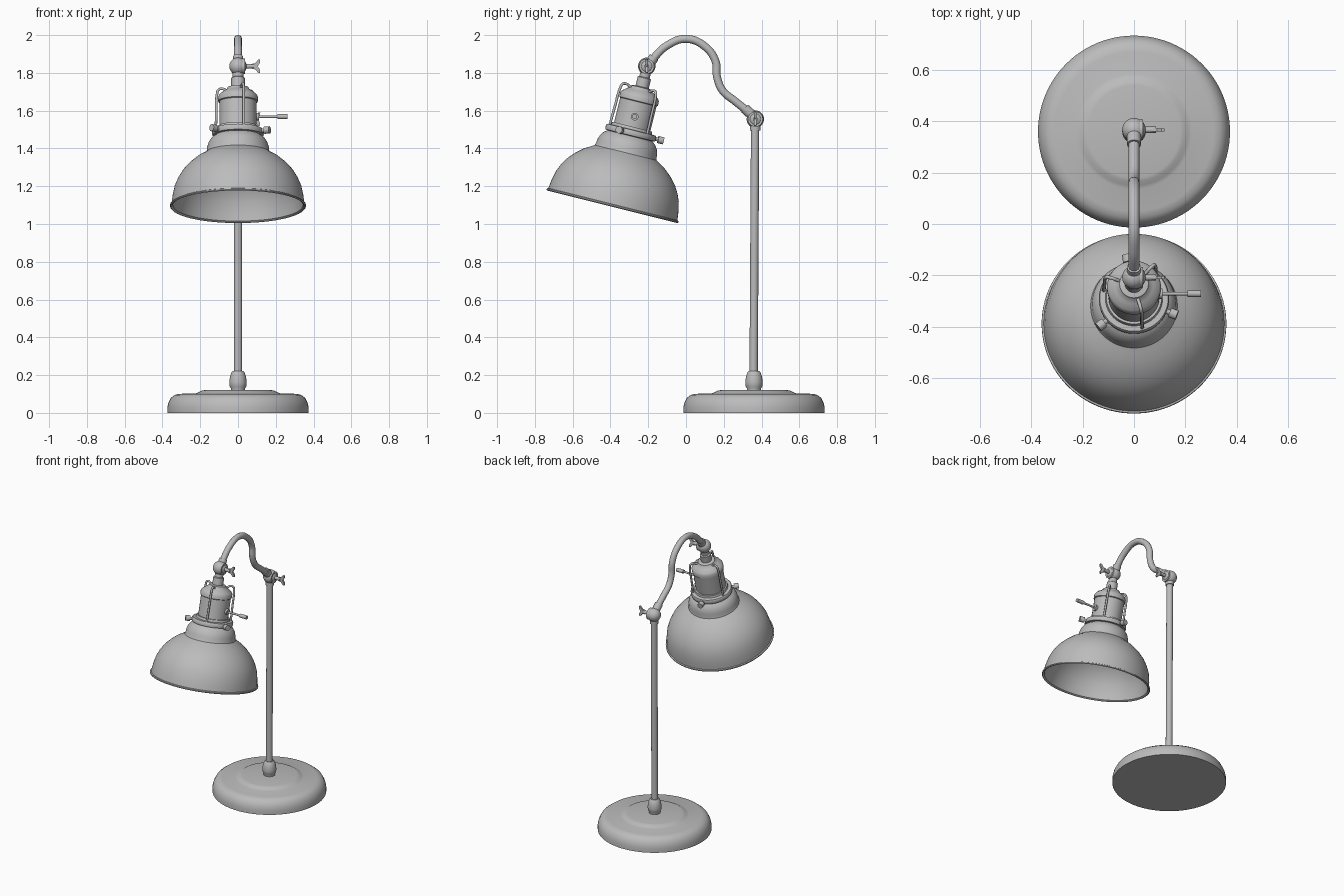
import bpy, bmesh, math
from mathutils import Matrix, Vector

if "Cube" in bpy.data.objects:
    bpy.data.objects.remove(bpy.data.objects["Cube"])

metal = bpy.data.materials.new("grey_metal")
metal.diffuse_color = (0.5, 0.5, 0.5, 1)
metal.use_nodes = True
metal.node_tree.nodes["Principled BSDF"].inputs["Base Color"].default_value = metal.diffuse_color


def finish(name, bm, matrix=Matrix(), angle=35):
    """Turn a bmesh into a smooth-shaded object that keeps its sharp edges."""
    bmesh.ops.recalc_face_normals(bm, faces=bm.faces)
    mesh = bpy.data.meshes.new(name)
    bm.to_mesh(mesh)
    bm.free()
    mesh.materials.append(metal)
    mesh.shade_smooth()
    mesh.set_sharp_from_angle(angle=math.radians(angle))
    obj = bpy.data.objects.new(name, mesh)
    obj.matrix_world = matrix
    bpy.context.collection.objects.link(obj)
    return obj


def lathe(name, profile, matrix=Matrix(), sides=64):
    """Revolve (radius, height) points around local z."""
    bm = bmesh.new()
    verts = [bm.verts.new((r, 0, z)) for r, z in profile]
    edges = [bm.edges.new(pair) for pair in zip(verts, verts[1:])]
    bmesh.ops.spin(bm, geom=verts + edges, cent=(0, 0, 0), axis=(0, 0, 1),
                   angle=math.tau, steps=sides, use_duplicate=False)
    bmesh.ops.remove_doubles(bm, verts=bm.verts, dist=0.0003)
    return finish(name, bm, matrix)


def rod(name, a, b, radius, matrix=Matrix(), sides=24):
    """Capped cylinder between two points."""
    a, b = Vector(a), Vector(b)
    turn = (b - a).to_track_quat('Z', 'Y').to_matrix().to_4x4()
    length = (b - a).length
    profile = [(0, 0), (radius, 0), (radius, length), (0, length)]
    return lathe(name, profile, matrix @ Matrix.Translation(a) @ turn, sides)


def tube(name, points, radius, matrix=Matrix(), steps=8):
    """Smooth round tube through points."""
    curve = bpy.data.curves.new(name, 'CURVE')
    curve.dimensions = '3D'
    curve.bevel_depth = radius
    curve.bevel_resolution = 4
    curve.resolution_u = steps
    curve.use_fill_caps = True
    spline = curve.splines.new('BEZIER')
    spline.bezier_points.add(len(points) - 1)
    for bp, co in zip(spline.bezier_points, points):
        bp.co = co
        bp.handle_left_type = bp.handle_right_type = 'AUTO'
    curve.materials.append(metal)
    obj = bpy.data.objects.new(name, curve)
    obj.matrix_world = matrix
    bpy.context.collection.objects.link(obj)
    bpy.ops.object.select_all(action='DESELECT')
    obj.select_set(True)
    bpy.context.view_layer.objects.active = obj
    bpy.ops.object.convert(target='MESH')
    bpy.ops.object.shade_smooth_by_angle(angle=math.radians(40))


def joint(name, centre):
    """Ball joint with a clamp disc and a wing nut on the +x side."""
    place = Matrix.Translation(centre)
    bm = bmesh.new()
    bmesh.ops.create_uvsphere(bm, u_segments=32, v_segments=20, radius=0.046)
    finish(name + "_ball", bm, place)
    rod(name + "_clamp_disc", (0.022, 0, 0), (0.036, 0, 0), 0.04, place, 32)
    rod(name + "_screw", (0.03, 0, 0), (0.085, 0, 0), 0.012, place)
    # bow-tie wing plate
    outline = [(0.068, -0.012), (0.09, -0.016), (0.108, -0.036), (0.118, -0.034),
               (0.116, -0.018), (0.104, 0), (0.116, 0.018), (0.118, 0.034),
               (0.108, 0.036), (0.09, 0.016), (0.068, 0.012)]
    bm = bmesh.new()
    face = bm.faces.new([bm.verts.new((x, -0.006, z)) for x, z in outline])
    new = bmesh.ops.extrude_face_region(bm, geom=[face])["geom"]
    bmesh.ops.translate(bm, vec=(0, 0.012, 0),
                        verts=[v for v in new if isinstance(v, bmesh.types.BMVert)])
    finish(name + "_wing_nut", bm, place)


# Base with raised centre
stand = Matrix.Translation((0, 0.36, 0))
lathe("base", [(0, 0), (0.374, 0), (0.374, 0.03), (0.368, 0.055), (0.355, 0.08),
               (0.335, 0.095), (0.31, 0.101), (0.225, 0.103), (0.21, 0.108),
               (0.195, 0.117), (0.18, 0.12), (0, 0.12)], stand, 96)
lathe("post_collar", [(0, 0.115), (0.038, 0.115), (0.038, 0.13), (0.044, 0.14),
                      (0.046, 0.16), (0.043, 0.19), (0.034, 0.215), (0.028, 0.222),
                      (0, 0.222)], stand, 32)

# Post and curved arm
ELBOW, NECK = (0, 0.367, 1.555), (0, -0.208, 1.835)
rod("post", (0, 0.358, 0.2), (0, 0.366, 1.55), 0.022)
rod("post_sleeve", (0, 0.366, 1.495), (0, 0.367, 1.55), 0.028)
tube("arm", [(0, -0.2, 1.84), (0, -0.165, 1.885), (0, -0.1, 1.945), (0, 0, 1.98),
             (0, 0.1, 1.94), (0, 0.157, 1.86), (0, 0.165, 1.775), (0, 0.195, 1.705),
             (0, 0.26, 1.65), (0, 0.355, 1.575)], 0.021)
rod("arm_elbow_sleeve", (0, 0.31, 1.612), (0, 0.355, 1.572), 0.027)
rod("arm_neck_sleeve", (0, -0.2, 1.84), (0, -0.168, 1.884), 0.027)
joint("elbow", ELBOW)
joint("neck", NECK)

# Tilted lamp head: local z runs from the rim up to the neck joint
head = Matrix.Translation((0, -0.39, 1.093)) @ Matrix.Rotation(math.radians(-14.0), 4, 'X')

# Shade: outer skin, rolled rim, and inner skin
outer = [(0.352, 0.012), (0.350, 0.03), (0.346, 0.06), (0.335, 0.11), (0.318, 0.15),
         (0.294, 0.19), (0.26, 0.228), (0.22, 0.262), (0.185, 0.283), (0.169, 0.293),
         (0.165, 0.305), (0.163, 0.325), (0.155, 0.35), (0.14, 0.372), (0.118, 0.388)]
rim = [(0.350, 0), (0.356, -0.002), (0.360, 0.003), (0.359, 0.009)]
inner = [(r - 0.008, z - 0.006) for r, z in reversed(outer)]
lathe("shade", [(0, 0.382)] + inner + rim + outer + [(0, 0.39)], head, 96)

# Shade holder ring and socket
lathe("holder_ring", [(0, 0.375), (0.118, 0.375), (0.122, 0.385), (0.135, 0.388),
                      (0.137, 0.395), (0.137, 0.412), (0.133, 0.418), (0.112, 0.42),
                      (0.108, 0.435), (0, 0.435)], head)
lathe("socket", [(0, 0.42), (0.099, 0.42), (0.099, 0.57), (0.105, 0.574), (0.105, 0.598),
                 (0.098, 0.61), (0.075, 0.628), (0.06, 0.638), (0.056, 0.648),
                 (0.036, 0.652), (0.036, 0.7), (0.028, 0.705), (0.028, 0.75),
                 (0, 0.75)], head, 48)

for i in range(3):
    # Thumb screws around the ring
    spin = head @ Matrix.Rotation(math.radians(-21 + 120 * i), 4, 'Z')
    rod(f"thumb_screw_{i + 1}", (0.12, 0, 0.402), (0.155, 0, 0.402), 0.01, spin)
    rod(f"thumb_screw_head_{i + 1}", (0.15, 0, 0.402), (0.18, 0, 0.402), 0.019, spin)
    # Bent wires from ring to socket neck
    spin = head @ Matrix.Rotation(math.radians(-75 + 120 * i), 4, 'Z')
    tube(f"cage_wire_{i + 1}", [(0.122, 0, 0.41), (0.119, 0, 0.52), (0.115, 0, 0.62),
                                (0.108, 0, 0.642), (0.09, 0, 0.648), (0.06, 0, 0.635)],
         0.007, spin, 5)

# Switch key
rod("switch_mount", (0.09, 0, 0.49), (0.112, 0, 0.49), 0.02, head)
rod("switch_rod", (0.09, 0, 0.49), (0.22, 0, 0.49), 0.007, head, 16)
rod("switch_knob", (0.208, 0, 0.49), (0.262, 0, 0.49), 0.013, head)
